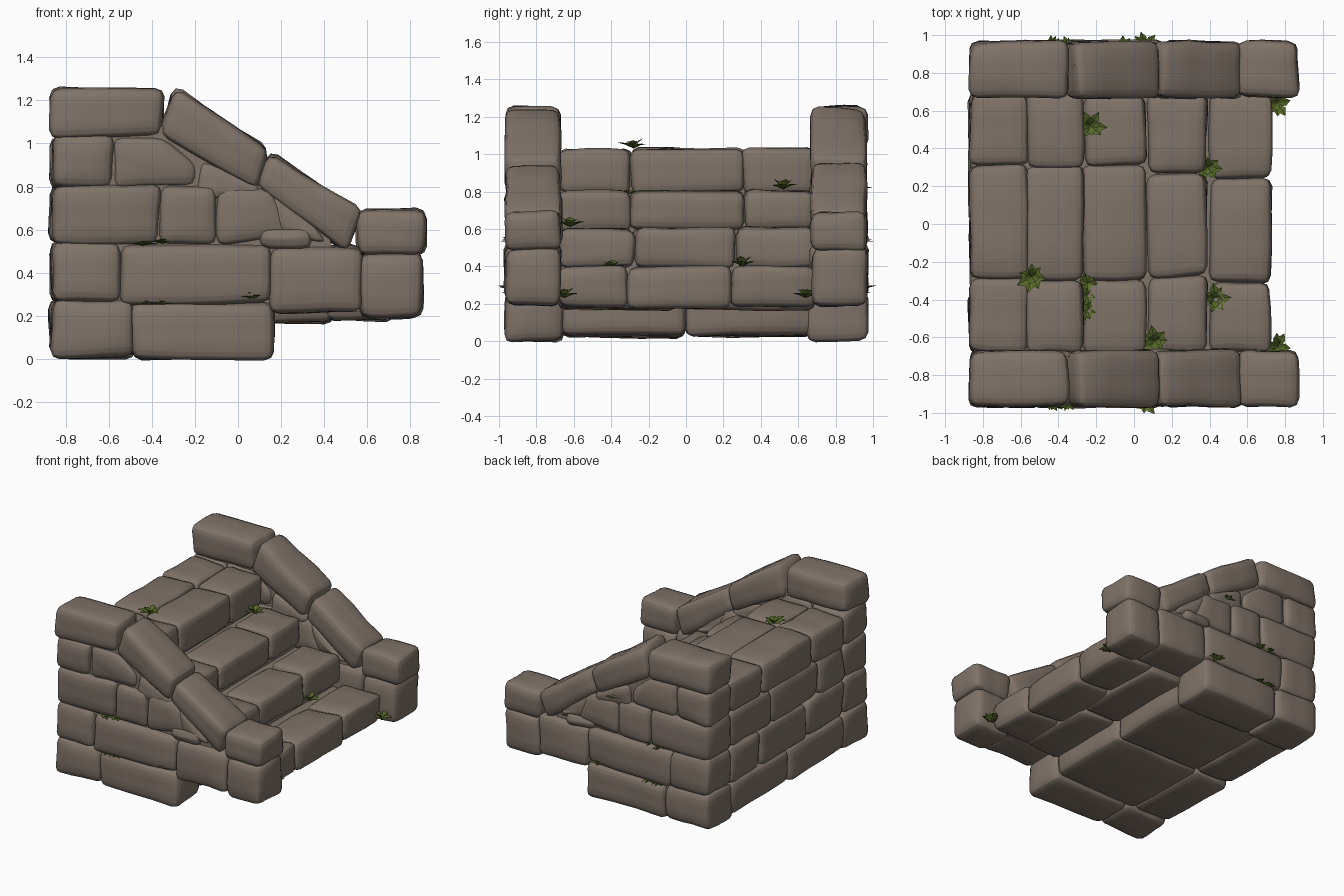
import bpy, bmesh, math, random
from mathutils import Vector, noise

random.seed(4)
cube = bpy.data.objects.get("Cube")
if cube:
    bpy.data.objects.remove(cube, do_unlink=True)


def material(name, rgb):
    m = bpy.data.materials.new(name)
    m.use_nodes = True
    m.diffuse_color = (*rgb, 1)
    bsdf = m.node_tree.nodes["Principled BSDF"]
    bsdf.inputs["Base Color"].default_value = (*rgb, 1)
    bsdf.inputs["Roughness"].default_value = 0.9
    return m


STONE = material("warm grey stone", (0.215, 0.172, 0.140))
LEAF = material("moss green", (0.095, 0.145, 0.022))


def finish(bm, name, mat, smooth):
    bmesh.ops.recalc_face_normals(bm, faces=bm.faces)
    mesh = bpy.data.meshes.new(name)
    for f in bm.faces:
        f.smooth = smooth
    bm.to_mesh(mesh)
    bm.free()
    mesh.materials.append(mat)
    ob = bpy.data.objects.new(name, mesh)
    bpy.context.collection.objects.link(ob)


def prism(name, outline, y0, y1, worn=True, round_by=0.045):
    """Extrude an x-z outline along y; worn stones get soft edges and dents."""
    bm = bmesh.new()
    rings = [[bm.verts.new((x, y, z)) for x, z in outline] for y in (y0, y1)]
    n = len(outline)
    bm.faces.new(rings[0])
    bm.faces.new(rings[1])
    for i in range(n):
        j = (i + 1) % n
        bm.faces.new((rings[0][i], rings[0][j], rings[1][j], rings[1][i]))
    if worn:
        for v in bm.verts:
            v.co += Vector([random.uniform(-0.009, 0.009) for _ in range(3)])
        bmesh.ops.bevel(bm, geom=bm.edges[:], offset=round_by, segments=2,
                        profile=0.5, affect='EDGES', clamp_overlap=True)
        bmesh.ops.subdivide_edges(bm, edges=bm.edges[:], cuts=2, use_grid_fill=True)
        shift = Vector([random.uniform(-50, 50) for _ in range(3)])
        for v in bm.verts:
            v.co += noise.noise_vector(v.co * 5 + shift) * 0.012
    finish(bm, name, STONE, worn)


def block(name, x0, x1, y0, y1, z0, z1, **kw):
    prism(name, [(x0, z0), (x1, z0), (x1, z1), (x0, z1)], y0, y1, **kw)


# Side wall stones: x range, z range
wall_blocks = [
    ("base_corner", -0.865, -0.485, 0.005, 0.275),
    ("base_long", -0.495, 0.165, 0.0, 0.265),
    ("second_corner", -0.86, -0.54, 0.265, 0.545),
    ("second_long", -0.55, 0.16, 0.255, 0.535),
    ("second_short", 0.15, 0.575, 0.215, 0.525),
    ("end_post", 0.565, 0.855, 0.185, 0.495),
    ("third_corner", -0.865, -0.36, 0.535, 0.805),
    ("third_middle", -0.37, -0.09, 0.53, 0.805),
    ("small_filler", 0.10, 0.335, 0.515, 0.61),
    ("fourth_corner", -0.865, -0.575, 0.79, 1.04),
    ("top_cap", -0.87, -0.35, 1.03, 1.255),
    ("end_cap", 0.55, 0.865, 0.48, 0.69),
]
# Side wall stones with slanted outlines
wall_slants = [
    ("third_slant", [(-0.1, 0.53), (0.26, 0.56), (0.16, 0.79), (-0.11, 0.8)]),
    ("fourth_slant", [(-0.585, 0.79), (-0.2, 0.8), (-0.19, 0.9), (-0.35, 1.04), (-0.585, 1.04)]),
    ("wedge", [(-0.2, 0.74), (0.1, 0.74), (0.1, 0.82), (-0.18, 0.93)]),
    ("lower_wedge", [(0.18, 0.58), (0.42, 0.53), (0.36, 0.62), (0.13, 0.79)]),
    ("upper_rail", [(-0.37, 1.04), (0.09, 0.785), (0.145, 0.975), (-0.3, 1.265)]),
    ("lower_rail", [(0.08, 0.80), (0.5, 0.49), (0.575, 0.69), (0.145, 0.965)]),
]
wall_core = [(-0.8, 0.3), (0.5, 0.3), (0.42, 0.58), (-0.3, 1.08), (-0.8, 1.08)]

for side, s in (("front", -1), ("back", 1)):
    for name, x0, x1, z0, z1 in wall_blocks:
        inner = 0.65 if "base" in name else 0.67
        block(f"{side}_wall_{name}", x0, x1, s * inner, s * 0.968, z0, z1)
    for name, outline in wall_slants:
        depth = 0.965 if "rail" in name else 0.955
        prism(f"{side}_wall_{name}", outline, s * 0.67, s * depth)
    prism(f"{side}_wall_core", wall_core, s * 0.70, s * 0.925, worn=False)
    block(f"{side}_base_core", -0.8, 0.1, s * 0.6, s * 0.92, 0.06, 0.35, worn=False)


def row(name, x0, x1, z0, z1, splits):
    edges = [-0.68, *splits, 0.69]
    for i, (a, b) in enumerate(zip(edges, edges[1:])):
        block(f"{name}_{i + 1}", x0, x1, a, b, z0, z1)


# Tread stones, with solid fill beneath each step
steps = [
    ("landing_front", -0.575, -0.265, 0.79, 1.03, (-0.3, 0.3)),
    ("upper_step", -0.27, 0.065, 0.59, 0.805, (-0.3, 0.31)),
    ("middle_step", 0.07, 0.385, 0.39, 0.605, (-0.28, 0.27)),
    ("lower_step", 0.40, 0.725, 0.18, 0.40, (-0.31, 0.24)),
]
for name, x0, x1, z0, z1, splits in steps:
    row(name, x0, x1, z0, z1, splits)
    block(name + "_fill", -0.8, x1 - 0.06, -0.72, 0.72, 0.22, z1 - 0.05, worn=False)

# Rear face courses
for i, (z0, z1, splits) in enumerate([
        (0.02, 0.275, (0.0,)), (0.265, 0.545, (-0.22, 0.33)),
        (0.535, 0.805, (-0.36, 0.2)), (0.79, 1.03, (-0.29, 0.31))]):
    row(f"rear_course_{i + 1}", -0.87, -0.56, z0, z1, splits)

# Foundation and underside slabs
row("foundation", -0.58, 0.15, 0.03, 0.26, (0.0,))
row("underside_slab", 0.12, 0.44, 0.17, 0.30, (-0.05,))


def tuft(x, y, z, size=0.085, flat=False):
    """Fan of folded pointed leaves."""
    bm = bmesh.new()
    for ring, count, lift in ((1.0, 7, 0.35), (0.8, 4, 1.1)):
        for i in range(count):
            a = math.tau * i / count + random.uniform(-0.3, 0.3)
            up = lift * (0.4 if flat else 1)
            out = Vector((math.cos(a), math.sin(a), up)).normalized()
            side = Vector((-math.sin(a), math.cos(a), 0)) * size * 0.27
            tip = out * size * ring * random.uniform(0.8, 1.15)
            mid = tip * 0.55 + Vector((0, 0, size * 0.15))
            pts = [Vector(), mid + side, tip, mid - side, mid - Vector((0, 0, size * 0.1))]
            v = [bm.verts.new(p + Vector((x, y, z))) for p in pts]
            for j in range(4):
                bm.faces.new((v[j], v[(j + 1) % 4], v[4]))
    finish(bm, "plant_tuft", LEAF, False)


# Plants growing from the joints
for x, y, z in [(-0.23, 0.52, 0.81), (-0.54, -0.28, 1.03), (0.39, 0.3, 0.40),
                (0.43, -0.4, 0.38), (0.11, -0.62, 0.61),
                (0.76, -0.65, 0.23), (0.76, 0.64, 0.23)]:
    tuft(x, y, z)
for y in (-0.46, -0.38, -0.31):
    tuft(-0.245, y, 0.785, 0.06, True)
for s in (-1, 1):
    tuft(0.06, s * 0.945, 0.27, 0.075)
    for x, z in ((-0.44, 0.525), (-0.35, 0.535), (-0.42, 0.25), (-0.35, 0.25)):
        tuft(x, s * 0.935, z, 0.06, True)
tuft(-0.06, 0.93, 0.80, 0.07)
